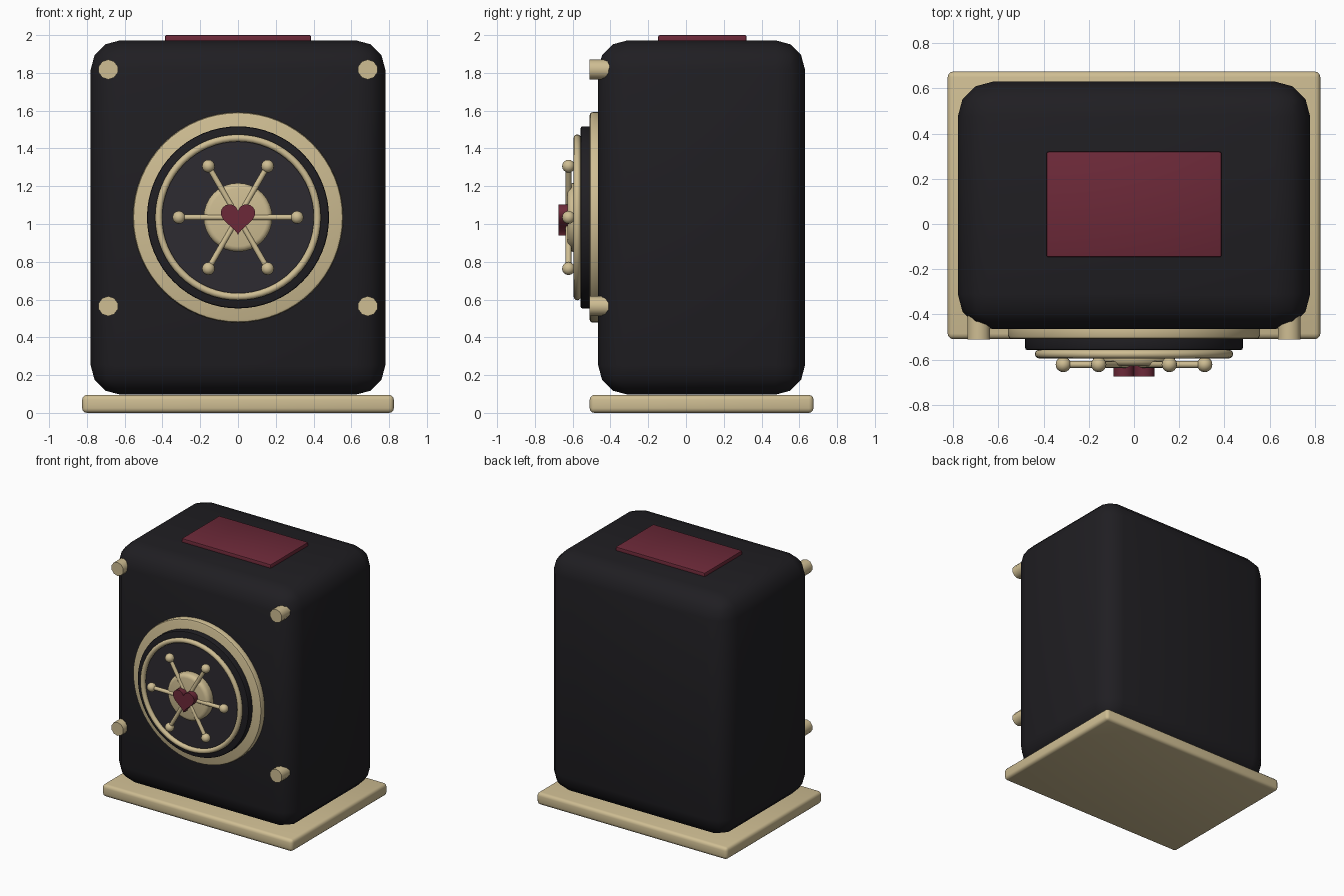
import bpy, math
from mathutils import Vector

if "Cube" in bpy.data.objects:
    bpy.data.objects.remove(bpy.data.objects["Cube"])

def mat(name, c):
    m = bpy.data.materials.new(name)
    m.diffuse_color = (*c, 1)
    m.use_nodes = True
    m.node_tree.nodes["Principled BSDF"].inputs["Base Color"].default_value = m.diffuse_color
    return m

BLACK = mat("dark_metal", (0.014, 0.013, 0.016))
FACE = mat("dial_face", (0.027, 0.024, 0.031))
GOLD = mat("brass", (0.62, 0.51, 0.29))
RED = mat("crimson", (0.15, 0.022, 0.04))
CZ = 1.035  # door centre height

def finish(name, m, bevel=0, seg=3):
    o = bpy.context.object
    o.name = name
    o.data.materials.append(m)
    if bevel:
        b = o.modifiers.new("bevel", 'BEVEL')
        b.width, b.segments, b.limit_method = bevel, seg, 'ANGLE'
        b.angle_limit = math.radians(50)
        bpy.ops.object.modifier_apply(modifier=b.name)
    bpy.ops.object.shade_smooth_by_angle(angle=math.radians(40))
    return o

def box(name, lo, hi, m, bevel=0, seg=3):
    lo, hi = Vector(lo), Vector(hi)
    bpy.ops.mesh.primitive_cube_add(size=1, location=(lo + hi) / 2)
    bpy.context.object.scale = hi - lo
    bpy.ops.object.transform_apply(location=False, rotation=False, scale=True)
    return finish(name, m, bevel, seg)

def disc(name, x, z, r, y0, y1, m, sides=64, bevel=0, seg=2):
    """Cylinder along y, from front y0 to back y1."""
    bpy.ops.mesh.primitive_cylinder_add(vertices=sides, radius=r, depth=y1 - y0,
        location=(x, (y0 + y1) / 2, z), rotation=(math.pi / 2, 0, 0))
    return finish(name, m, bevel, seg)

# Base plate, body and top panel
box("base_plate", (-0.825, -0.51, 0), (0.825, 0.675, 0.095), GOLD, 0.025)
box("safe_body", (-0.78, -0.465, 0.097), (0.78, 0.63, 1.972), BLACK, 0.155)
box("top_panel", (-0.387, -0.147, 1.95), (0.387, 0.32, 2.0), RED, 0.008, 2)

# Corner studs
for x in (-0.687, 0.687):
    for z in (0.565, 1.818):
        disc("corner_stud", x, z, 0.053, -0.512, -0.36, GOLD, 10)

# Round door: brass rim, dark plate, dial face
disc("door_rim", 0, CZ, 0.557, -0.51, -0.44, GOLD, bevel=0.015)
disc("door_plate", 0, CZ, 0.482, -0.558, -0.48, BLACK, bevel=0.01)
disc("dial_face", 0, CZ, 0.415, -0.562, -0.54, FACE)
bpy.ops.mesh.primitive_torus_add(major_segments=64, minor_segments=12, major_radius=0.42,
    minor_radius=0.019, location=(0, -0.576, CZ), rotation=(math.pi / 2, 0, 0))
finish("dial_ring", GOLD)

# Handwheel: hub, spokes and knobs
disc("wheel_hub", 0, CZ, 0.182, -0.628, -0.54, GOLD, 32, 0.028, 3)
for i in range(6):
    a = i * math.pi / 3
    d = Vector((math.cos(a), 0, math.sin(a)))
    c = Vector((0, -0.622, CZ))
    bpy.ops.mesh.primitive_cylinder_add(vertices=12, radius=0.015, depth=0.31, location=c + d * 0.155)
    bpy.context.object.rotation_euler = d.to_track_quat('Z', 'Y').to_euler()
    finish("wheel_spoke", GOLD)
    bpy.ops.mesh.primitive_uv_sphere_add(segments=16, ring_count=8, radius=0.034, location=c + d * 0.313)
    finish("spoke_knob", GOLD)

# Heart emblem, extruded from a parametric outline
n = 40
pts = []
for i in range(n):
    t = 2 * math.pi * i / n
    hx = 16 * math.sin(t) ** 3
    hz = 13 * math.cos(t) - 5 * math.cos(2 * t) - 2 * math.cos(3 * t) - math.cos(4 * t)
    pts.append((hx * 0.0057, CZ + 0.0475 + (hz - 2.5) * 0.0057 - 0.032))
verts = [(x, y, z) for y in (-0.675, -0.60) for x, z in pts]
faces = [tuple(range(n)), tuple(range(2 * n - 1, n - 1, -1))]
faces += [(i, i + n, (i + 1) % n + n, (i + 1) % n) for i in range(n)]
me = bpy.data.meshes.new("heart_emblem")
me.from_pydata(verts, [], faces)
heart = bpy.data.objects.new("heart_emblem", me)
bpy.context.collection.objects.link(heart)
bpy.ops.object.select_all(action='DESELECT')
heart.select_set(True)
bpy.context.view_layer.objects.active = heart
bpy.ops.object.mode_set(mode='EDIT')
bpy.ops.mesh.select_all(action='SELECT')
bpy.ops.mesh.normals_make_consistent(inside=False)
bpy.ops.object.mode_set(mode='OBJECT')
finish("heart_emblem", RED)
